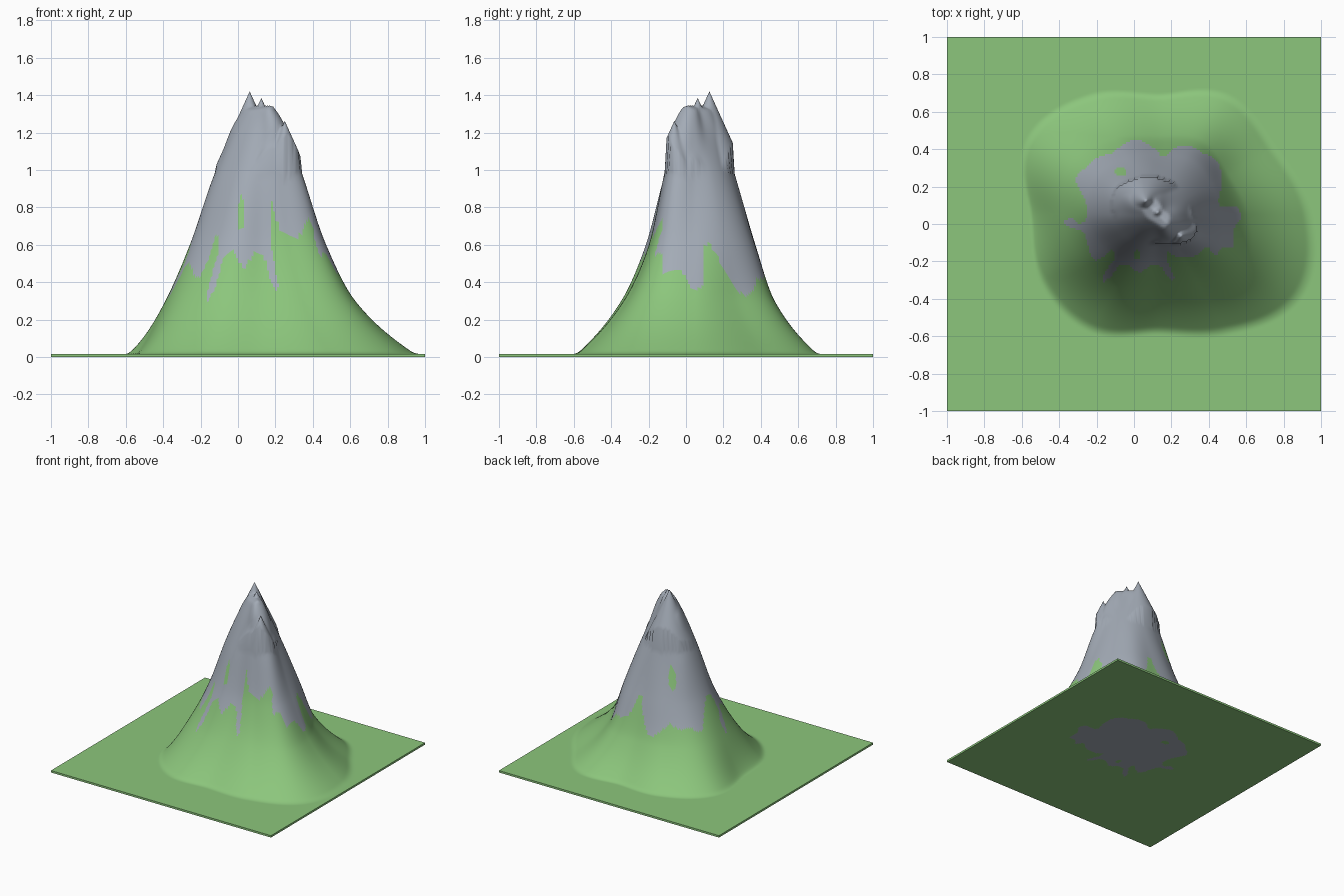
import bpy, bmesh, math

if "Cube" in bpy.data.objects:
    bpy.data.objects.remove(bpy.data.objects["Cube"])

N = 192            # grid cells per side
CX, CY = 0.13, 0.05  # centre of the summit ridge
SLAB = 0.016       # thickness of the ground sheet

# Contour radii around the summit every 30 degrees, starting at +x
LEVELS = [1.37, 1.25, 0.95, 0.60, 0.30, 0.035, SLAB]
RADII = [
    [.10, .07, .075, .11, .165, .17, .12, .09, .08, .09, .13, .13],
    [.205, .20, .205, .215, .24, .28, .26, .215, .19, .17, .195, .245],
    [.335, .33, .34, .32, .35, .39, .385, .34, .30, .25, .28, .36],
    [.48, .43, .46, .42, .47, .54, .515, .50, .445, .385, .43, .53],
    [.77, .68, .70, .61, .70, .77, .66, .69, .68, .60, .69, .83],
]
# Small teeth along the summit ridge
PEAKS = [(.0625, .125, 1.42), (.125, .0625, 1.385), (.1875, 0, 1.34), (.25, -.0625, 1.262)]

# Outline of the bare rock seen from above
ROCK = [(-.31, .25), (-.25, .31), (-.19, .36), (-.12, .38), (-.05, .43), (.02, .45),
        (.10, .41), (.16, .36), (.22, .41), (.29, .42), (.37, .38), (.44, .34),
        (.47, .27), (.47, .20), (.45, .12), (.48, .09), (.55, .09), (.57, .03),
        (.53, -.03), (.53, -.12), (.47, -.13), (.43, -.17), (.39, -.12), (.33, -.17),
        (.24, -.18), (.18, -.15), (.18, -.20), (.215, -.29), (.185, -.29), (.15, -.23),
        (.09, -.22), (.03, -.26), (-.03, -.22), (-.08, -.22), (-.12, -.28), (-.17, -.31),
        (-.15, -.25), (-.10, -.18), (-.12, -.14), (-.17, -.18), (-.22, -.19), (-.25, -.10),
        (-.27, -.04), (-.33, -.02), (-.38, .01), (-.33, .03), (-.29, 0), (-.25, .04),
        (-.26, .12), (-.30, .20)]
# Grassy patches inside the rock: centre and half sizes
PATCHES = [(-.07, .28, .034, .022), (.015, -.165, .02, .027)]


def catmull(a, b, c, d, t):
    return b + .5 * t * (c - a + t * (2*a - 5*b + 4*c - d + t * (3*(b - c) + d - a)))


def height(x, y):
    dx, dy = x - CX, y - CY
    r = math.hypot(dx, dy)
    ang = (math.atan2(dy, dx) % math.tau) / math.tau * 12
    i = int(ang)
    rs = [0] + [catmull(*(row[(i + k) % 12] for k in (-1, 0, 1, 2)), ang - i) for row in RADII]
    rs.append(rs[-1] * 1.14)
    if r >= rs[-1]:
        return SLAB
    k = max(j for j in range(len(rs) - 1) if r >= rs[j])

    def tangent(j):   # slope of the profile at a level
        if j == 0 or j == len(rs) - 1:
            return 0
        return (LEVELS[j+1] - LEVELS[j-1]) / (rs[j+1] - rs[j-1])
    w = rs[k+1] - rs[k]
    t = (r - rs[k]) / w
    z = ((2*t**3 - 3*t*t + 1) * LEVELS[k] + (t**3 - 2*t*t + t) * w * tangent(k)
         + (3*t*t - 2*t**3) * LEVELS[k+1] + (t**3 - t*t) * w * tangent(k+1))
    if z > 1:
        z = min(z, 1.345 - .35 * abs(dx + dy))
        z = max([z] + [p - 2.2 * math.hypot(x - a, y - b) for a, b, p in PEAKS])
    return max(z, SLAB)


# Round the rock outline with a spline
outline = []
for i in range(len(ROCK)):
    q = [ROCK[(i + k) % len(ROCK)] for k in (-1, 0, 1, 2)]
    for t in (0, .33, .67):
        outline.append(tuple(catmull(*(p[a] for p in q), t) for a in (0, 1)))


def is_rock(x, y):
    if not (-.42 < x < .6 and -.35 < y < .48):
        return False
    if any(((x - a) / w) ** 2 + ((y - b) / h) ** 2 < 1 for a, b, w, h in PATCHES):
        return False
    inside = False
    px, py = outline[-1]
    for qx, qy in outline:
        if (py > y) != (qy > y) and x < px + (y - py) / (qy - py) * (qx - px):
            inside = not inside
        px, py = qx, qy
    return inside


def material(name, rgb):
    m = bpy.data.materials.new(name)
    lin = [((c / 255 + .055) / 1.055) ** 2.4 for c in rgb]
    m.diffuse_color = (*lin, 1)
    m.use_nodes = True
    m.node_tree.nodes["Principled BSDF"].inputs["Base Color"].default_value = m.diffuse_color
    return m


grass = material("grass green", (140, 198, 124))
rock = material("rock grey", (163, 171, 182))


def add_object(name, bm):
    me = bpy.data.meshes.new(name)
    bm.to_mesh(me)
    bm.free()
    me.materials.append(grass)
    me.materials.append(rock)
    ob = bpy.data.objects.new(name, me)
    bpy.context.collection.objects.link(ob)


def colour_by_outline(bm):
    for f in bm.faces:
        c = f.calc_center_median()
        f.material_index = int(is_rock(c.x, c.y))


# Mountain surface
bm = bmesh.new()
bmesh.ops.create_grid(bm, x_segments=N, y_segments=N, size=1)
for v in bm.verts:
    v.co.z = height(v.co.x, v.co.y)
for f in bm.faces:
    f.smooth = True
colour_by_outline(bm)
add_object("mountain", bm)

# Flat underside with the same colour regions, plus the thin rim
bm = bmesh.new()
bmesh.ops.create_grid(bm, x_segments=N, y_segments=N, size=1)
colour_by_outline(bm)
bmesh.ops.reverse_faces(bm, faces=bm.faces[:])
corners = [(-1, -1), (1, -1), (1, 1), (-1, 1)]
for (ax, ay), (bx, by) in zip(corners, corners[1:] + corners[:1]):
    bm.faces.new([bm.verts.new(p) for p in
                  ((ax, ay, 0), (bx, by, 0), (bx, by, SLAB), (ax, ay, SLAB))])
add_object("ground_base", bm)
